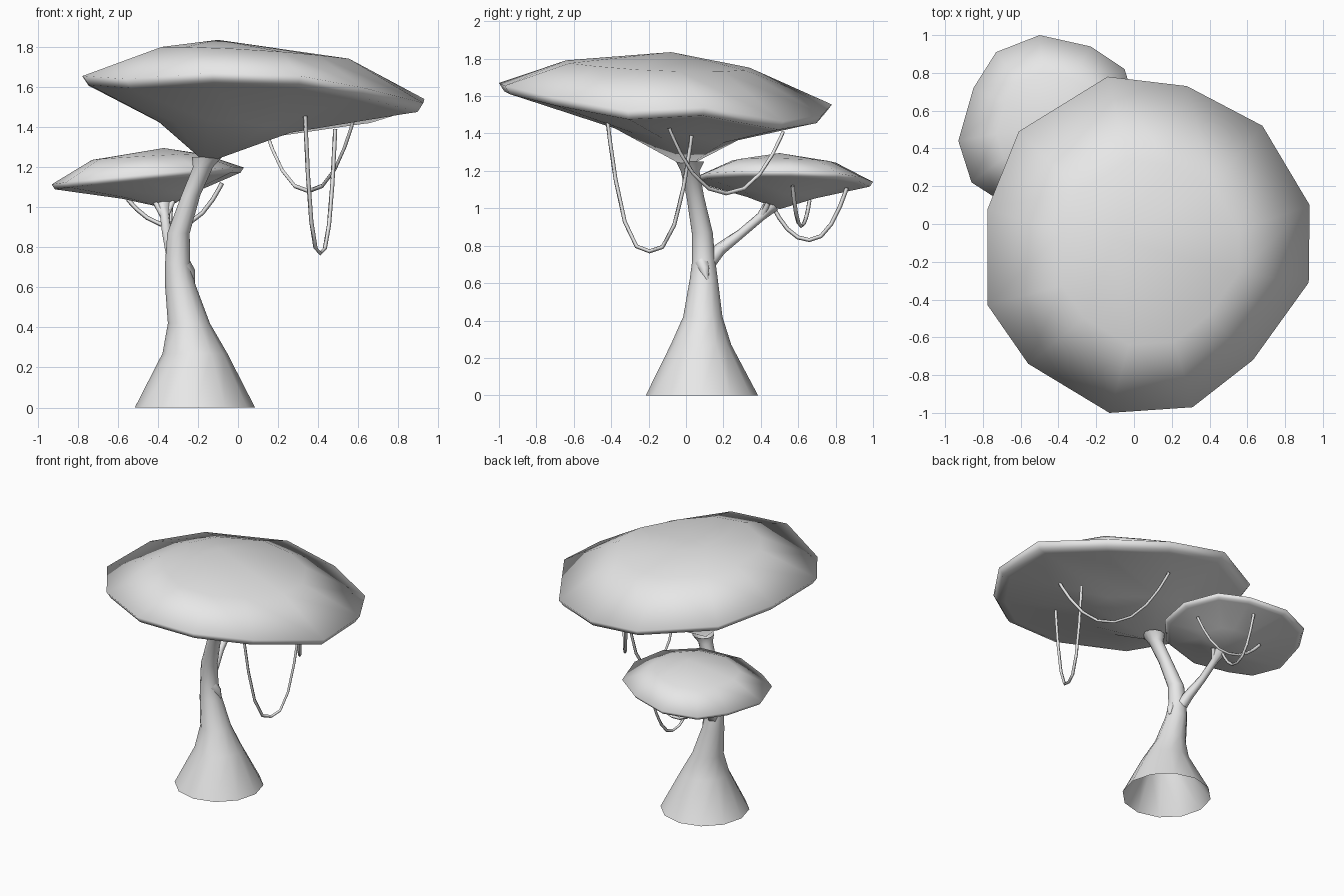
import bpy
import bmesh
from math import sin, cos, pi, radians
from mathutils import Vector

if "Cube" in bpy.data.objects:
    bpy.data.objects.remove(bpy.data.objects["Cube"], do_unlink=True)

grey = bpy.data.materials.new("plain_grey")
grey.use_nodes = True
grey.diffuse_color = (0.8, 0.8, 0.8, 1)
grey.node_tree.nodes["Principled BSDF"].inputs["Base Color"].default_value = (0.8, 0.8, 0.8, 1)


def finish(obj):
    """Add the colour and smooth the surface, rounded rims included."""
    obj.data.materials.clear()
    obj.data.materials.append(grey)
    bpy.ops.object.select_all(action="DESELECT")
    obj.select_set(True)
    bpy.context.view_layer.objects.active = obj
    if obj.type == "CURVE":
        bpy.ops.object.convert(target="MESH")
    bpy.ops.object.shade_smooth_by_angle(angle=radians(150))


def loft(name, rings, bottom=None, top=None):
    """Skin rings from bottom to top, closing each end to a point if given."""
    bm = bmesh.new()
    loops = [[bm.verts.new(p) for p in ring] for ring in rings]
    n = len(loops[0])
    for a, b in zip(loops, loops[1:]):
        for i in range(n):
            j = (i + 1) % n
            bm.faces.new((a[i], a[j], b[j], b[i]))
    for tip, ring in ((bottom, loops[0]), (top, loops[-1])):
        if tip is not None:
            v = bm.verts.new(tip)
            for i in range(n):
                bm.faces.new((ring[i], ring[(i + 1) % n], v))
    bmesh.ops.recalc_face_normals(bm, faces=bm.faces)
    mesh = bpy.data.meshes.new(name)
    bm.to_mesh(mesh)
    bm.free()
    obj = bpy.data.objects.new(name, mesh)
    bpy.context.collection.objects.link(obj)
    finish(obj)


def tube(name, points, radius, detail=0):
    """Poly curve with a round section; a fourth value scales the radius."""
    curve = bpy.data.curves.new(name, "CURVE")
    curve.dimensions = "3D"
    curve.bevel_depth = radius
    curve.bevel_resolution = detail
    spline = curve.splines.new("POLY")
    spline.points.add(len(points) - 1)
    for sp, p in zip(spline.points, points):
        sp.co = (p[0], p[1], p[2], 1)
        sp.radius = p[3] if len(p) > 3 else 1
    obj = bpy.data.objects.new(name, curve)
    bpy.context.collection.objects.link(obj)
    finish(obj)


def vine(name, start, end, low, power):
    """Hanging loop between two points, lowest at the middle."""
    a, b = Vector(start), Vector(end)
    points = []
    for i in range(11):
        s = sin((i / 10 - 0.5) * pi)
        p = a.lerp(b, (s + 1) / 2)
        p.z = low + ((a.z if s < 0 else b.z) - low) * abs(s) ** power
        points.append(p)
    tube(name, points, 0.011)


def canopy(name, rim, centre, foot, peak, bulge, lip, shoulder, shoulder_z):
    """Cap with a domed top, rounded lip and a funnel-shaped underside."""
    rim = [Vector(p) for p in rim]
    centre, foot = Vector(centre), Vector(foot)
    lower = [centre.lerp(p, 0.965) for p in rim]
    for p, q in zip(lower, rim):
        p.z = q.z - lip
    tuck = [foot.lerp(p, 0.95) + Vector((0, 0, bulge * 0.1)) for p in lower]
    under = [foot.lerp(p, 0.4) + Vector((0, 0, bulge)) for p in lower]
    upper = [centre.lerp(p, shoulder) for p in rim]
    for p in upper:
        p.z = shoulder_z(p.x, p.y)
    loft(name, [under, tuck, lower, rim, upper], foot, peak)


# Large canopy
large_rim = [
    (-0.14, 0.78, 1.555), (0.28, 0.73, 1.50), (0.68, 0.52, 1.465), (0.93, 0.10, 1.54),
    (0.925, -0.31, 1.52), (0.63, -0.72, 1.595), (0.31, -0.97, 1.655), (-0.13, -1.0, 1.67),
    (-0.56, -0.74, 1.64), (-0.775, -0.43, 1.655), (-0.775, 0.08, 1.65), (-0.61, 0.49, 1.605)]
canopy("large_canopy", large_rim, (0.1, -0.2, 1.6), (-0.16, 0.0, 1.22),
       (-0.1, -0.08, 1.835), 0.05, 0.045, 0.55,
       lambda x, y: 1.767 - 0.06 * (x - 0.08) - 0.04 * (y + 0.2))

# Small canopy
small_xy = [(-0.5, 1.0), (-0.23, 0.94), (-0.05, 0.82), (0.03, 0.56), (-0.02, 0.3),
            (-0.2, 0.1), (-0.48, 0.04), (-0.72, 0.13), (-0.86, 0.22), (-0.93, 0.44),
            (-0.85, 0.72), (-0.73, 0.91)]
small_rim = [(x, y, 1.155 + 0.09 * (x + 0.45) - 0.02 * (y - 0.53)) for x, y in small_xy]
canopy("small_canopy", small_rim, (-0.45, 0.53, 1.16), (-0.36, 0.5, 0.995),
       (-0.37, 0.5, 1.295), 0.01, 0.025, 0.58,
       lambda x, y: 1.25 + 0.055 * (x + 0.45) - 0.02 * (y - 0.53))

# Trunk: centre and radius of each level, open at the base
levels = [(-0.215, 0.085, 0, 0.3), (-0.215, 0.08, 0.27, 0.162), (-0.245, 0.09, 0.42, 0.105),
          (-0.29, 0.095, 0.62, 0.075), (-0.302, 0.095, 0.72, 0.062), (-0.297, 0.087, 0.87, 0.056),
          (-0.235, 0.05, 1.06, 0.047), (-0.175, 0.022, 1.2, 0.05), (-0.155, 0.022, 1.25, 0.075)]
loft("trunk", [[(x + r * cos(i * pi / 6), y + r * sin(i * pi / 6), z) for i in range(12)]
               for x, y, z, r in levels])

# Branch to the small canopy, with a fork, and a broken stub
tube("branch", [(-0.3, 0.1, 0.69, 1.7), (-0.33, 0.18, 0.78, 1.25), (-0.355, 0.3, 0.87, 0.9),
                (-0.365, 0.4, 0.955, 0.9), (-0.375, 0.46, 1.02, 1.6)], 0.028, 1)
for side in (-1, 1):
    tube("branch_fork", [(-0.367, 0.4, 0.945, 0.8),
                         (-0.37 + 0.045 * side, 0.44, 1.03, 0.6)], 0.022, 1)
tube("stub", [(-0.27, 0.085, 0.71, 1.3), (-0.24, 0.1, 0.67, 1.0), (-0.22, 0.115, 0.62, 0.2)],
     0.03, 1)

# Hanging vines
vine("front_vine", (0.335, -0.42, 1.47), (0.485, 0.03, 1.39), 0.77, 2.8)
vine("back_vine", (0.575, -0.09, 1.43), (0.13, 0.52, 1.41), 1.08, 2.2)
vine("small_vine_across", (-0.08, 0.57, 1.12), (-0.55, 0.66, 1.04), 0.905, 2.2)
vine("small_vine_along", (-0.38, 0.46, 1.02), (-0.33, 0.86, 1.11), 0.83, 2.2)
